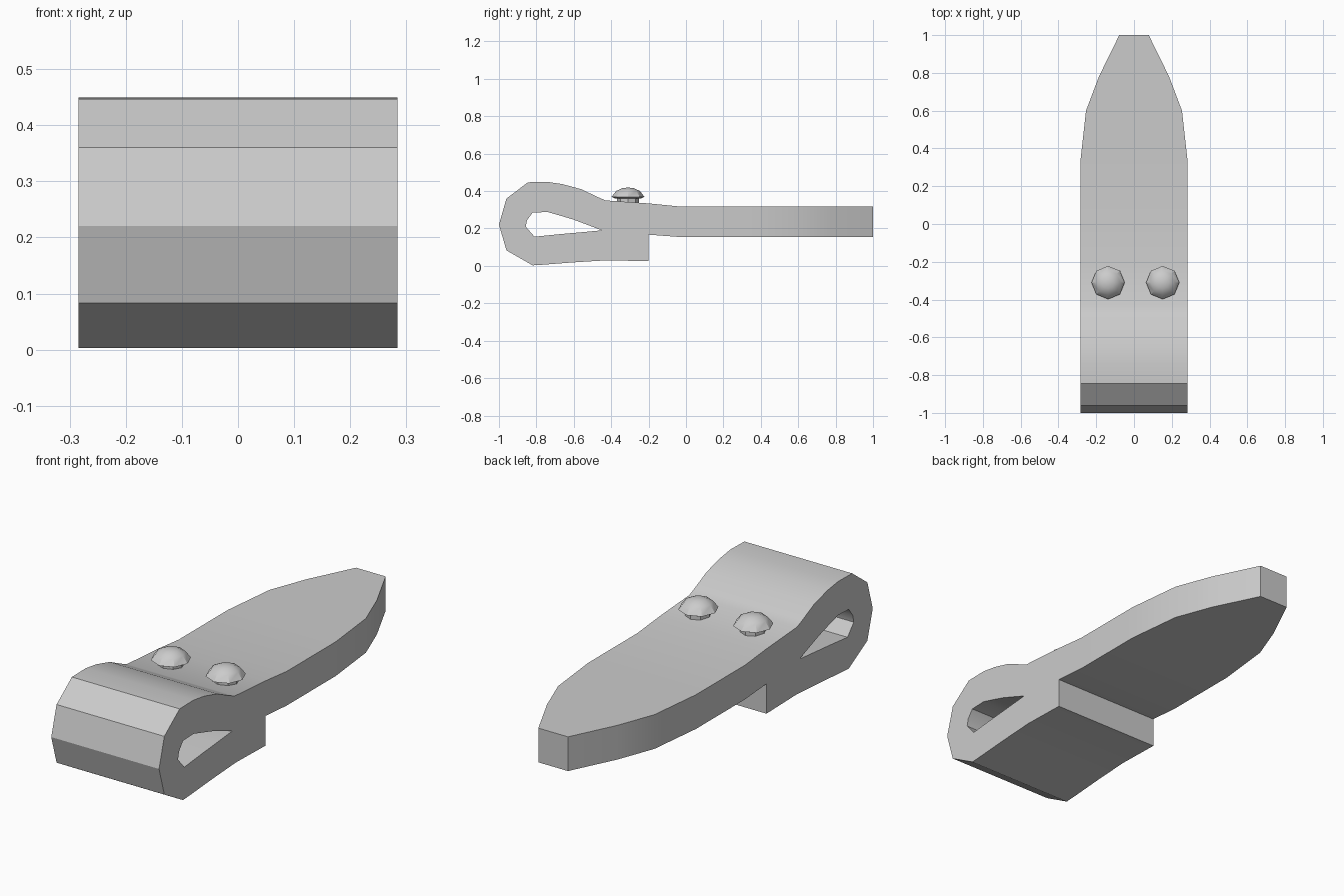
import bpy, bmesh, math

cube = bpy.data.objects.get("Cube")
if cube:
    bpy.data.objects.remove(cube, do_unlink=True)

grey = bpy.data.materials.new("plain_grey")
grey.use_nodes = True
COLOUR = (0.6, 0.6, 0.6, 1)
grey.diffuse_color = COLOUR
grey.node_tree.nodes["Principled BSDF"].inputs["Base Color"].default_value = COLOUR


def finish(bm, name):
    """Turn a bmesh into a named object, smooth with sharp creases."""
    bmesh.ops.recalc_face_normals(bm, faces=bm.faces)
    mesh = bpy.data.meshes.new(name)
    bm.to_mesh(mesh)
    bm.free()
    mesh.materials.append(grey)
    mesh.shade_smooth()
    mesh.set_sharp_from_angle(angle=math.radians(30))
    obj = bpy.data.objects.new(name, mesh)
    bpy.context.collection.objects.link(obj)
    return obj


# Folded strap: outer (y, z), inner (y, z) at each station, tip to folded end
W = 0.284
STRAP = [
    ((1, .318), (1, .155)), ((.78, .318), (.78, .155)),
    ((.6, .318), (.6, .155)), ((.33, .318), (.33, .155)),
    ((-.04, .318), (-.04, .155)), ((-.2, .334), (-.2, .167)),
    ((-.43, .35), (-.45, .19)), ((-.47, .367), (-.52, .217)),
    ((-.56, .41), (-.6, .247)), ((-.66, .437), (-.67, .268)),
    ((-.74, .449), (-.74, .288)), ((-.845, .447), (-.82, .285)),
    ((-.96, .36), (-.85, .245)), ((-1, .22), (-.857, .21)),
    ((-.96, .083), (-.81, .156)), ((-.82, .003), (-.74, .163)),
    ((-.77, .006), (-.67, .17)), ((-.6, .019), (-.58, .178)),
    ((-.42, .03), (-.45, .19)), ((-.2, .025), (-.2, .167)),
]
TIP_WIDTHS = [.078, .186, .254]

bm = bmesh.new()
rings = []
for i, (outer, inner) in enumerate(STRAP):
    w = TIP_WIDTHS[i] if i < len(TIP_WIDTHS) else W
    rings.append([bm.verts.new((x, *p)) for x, p in
                  ((-w, outer), (w, outer), (w, inner), (-w, inner))])
for a, b in zip(rings, rings[1:]):
    for k in range(4):
        j = (k + 1) % 4
        bm.faces.new((a[k], a[j], b[j], b[k]))
bm.faces.new(rings[0])
bm.faces.new(rings[-1])
finish(bm, "folded_strap")


# Rivets: eight-sided domed heads on short shanks
def lathe(name, profile, x, y, sides=8):
    bm = bmesh.new()
    verts = [bm.verts.new((r, 0, z)) for r, z in profile]
    edges = [bm.edges.new(pair) for pair in zip(verts, verts[1:])]
    bmesh.ops.spin(bm, geom=verts + edges, cent=(0, 0, 0), axis=(0, 0, 1),
                   angle=math.tau, steps=sides, use_merge=True)
    bmesh.ops.remove_doubles(bm, verts=bm.verts, dist=0.0005)
    obj = finish(bm, name)
    obj.location = (x, y, 0)


HEAD = [(0, .36), (.068, .36), (.088, .369), (.064, .4), (.033, .415), (0, .419)]
SHANK = [(0, .3), (.058, .3), (.058, .362), (0, .362)]
for side, x in (("right", -.137), ("left", .152)):
    lathe(side + "_rivet_head", HEAD, x, -.31)
    lathe(side + "_rivet_shank", SHANK, x, -.31)
